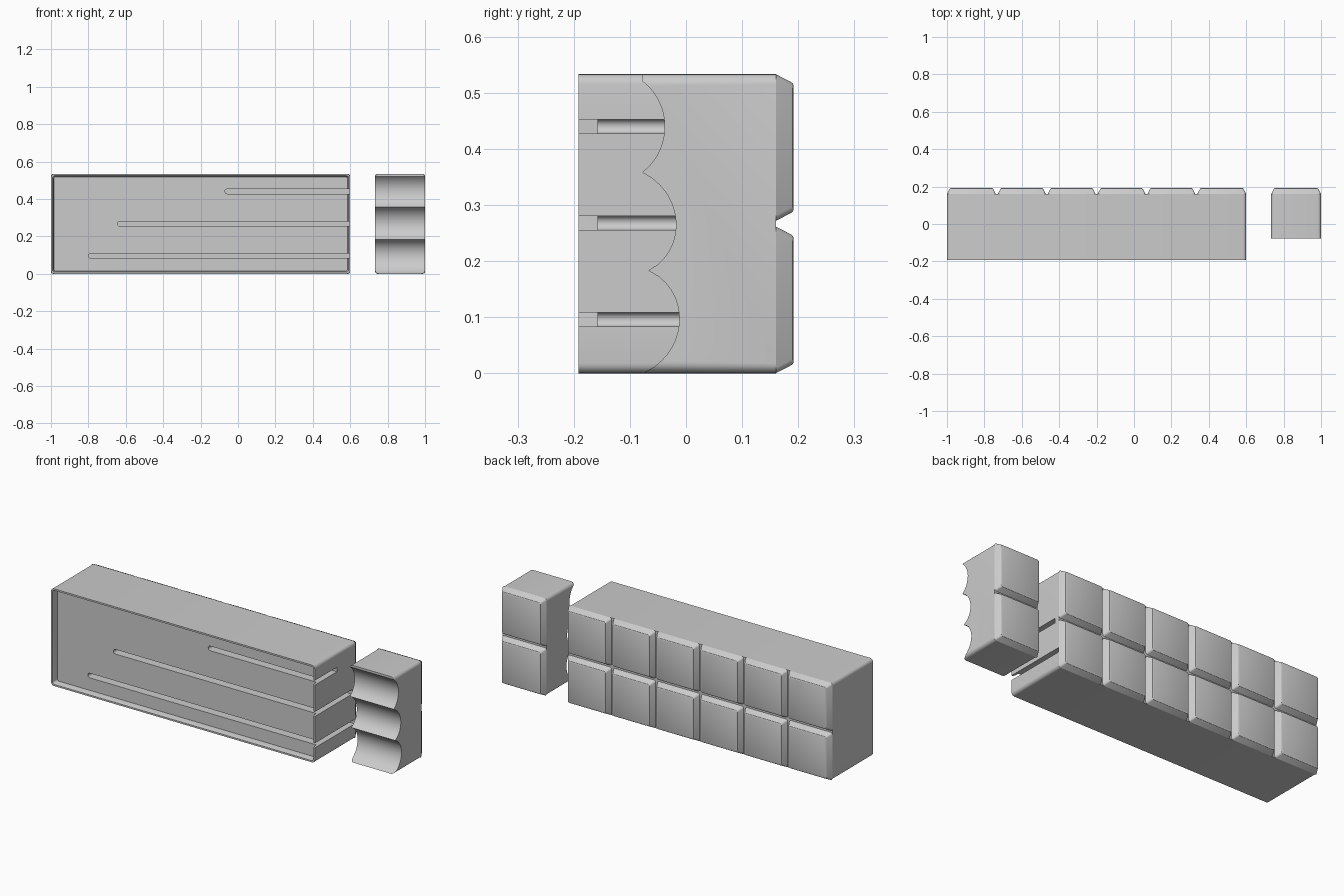
import bpy, bmesh, math

if "Cube" in bpy.data.objects:
    bpy.data.objects.remove(bpy.data.objects["Cube"])

FRONT, BASE, BACK, H = -0.192, 0.16, 0.192, 0.533
CELL = 1.6 / 6


def rounded_rect(x0, x1, z0, z1, r, n=5):
    pts = []
    for cx, cz, a in ((x1 - r, z0 + r, -90), (x1 - r, z1 - r, 0),
                      (x0 + r, z1 - r, 90), (x0 + r, z0 + r, 180)):
        for i in range(n + 1):
            t = math.radians(a + 90 * i / n)
            pts.append((cx + r * math.cos(t), cz + r * math.sin(t)))
    return pts


def loft(name, loops):
    """Solid from matching closed loops of 3D points."""
    bm = bmesh.new()
    rings = [[bm.verts.new(p) for p in loop] for loop in loops]
    n = len(rings[0])
    for a, b in zip(rings, rings[1:]):
        for i in range(n):
            j = (i + 1) % n
            bm.faces.new((a[i], a[j], b[j], b[i]))
    bm.faces.new(rings[0][::-1])
    bm.faces.new(rings[-1])
    bmesh.ops.recalc_face_normals(bm, faces=bm.faces)
    me = bpy.data.meshes.new(name)
    bm.to_mesh(me)
    bm.free()
    ob = bpy.data.objects.new(name, me)
    bpy.context.collection.objects.link(ob)
    return ob


def prism(name, pts, y0, y1):
    return loft(name, [[(x, y, z) for x, z in pts] for y in (y0, y1)])


def smooth(ob):
    bpy.ops.object.select_all(action='DESELECT')
    bpy.context.view_layer.objects.active = ob
    ob.select_set(True)
    bpy.ops.object.shade_smooth_by_angle(angle=math.radians(30))


def cut(ob, cutter):
    m = ob.modifiers.new("cut", 'BOOLEAN')
    m.operation, m.object, m.solver = 'DIFFERENCE', cutter, 'EXACT'
    bpy.context.view_layer.objects.active = ob
    bpy.ops.object.modifier_apply(modifier=m.name)
    bpy.data.objects.remove(cutter)


def tile(name, x0, x1, z0, z1):
    loops = []
    for y, d in ((BASE, 0), (0.185, 0.013), (0.190, 0.016), (BACK, 0.020)):
        p = rounded_rect(x0 + d, x1 - d, z0 + d, z1 - d, 0.010, 3)
        loops.append([(x, y, z) for x, z in p])
    smooth(loft(name, loops))


def tile_grid(name, x_start, columns):
    g = 0.005  # half width of the groove floor
    for c in range(columns):
        for r in range(2):
            x0, z0 = x_start + c * CELL, r * H / 2
            tile(f"{name}_{c}_{r}",
                 x0 + (g if c else 0), x0 + CELL - (g if c < columns - 1 else 0),
                 z0 + (g if r else 0), z0 + H / 2 - (0 if r else g))


# Main block with shallow front tray
body = prism("main_block", rounded_rect(-1, 0.6, 0, H, 0.018), FRONT, BASE)
loops = []
for y, d in ((FRONT - 0.05, 0.009), (FRONT, 0.009), (-0.176, 0.013), (-0.158, 0.015)):
    p = rounded_rect(-1 + d, 0.6 - d, d, H - d, 0.010)
    loops.append([(x, y, z) for x, z in p])
cut(body, loft("tray_cutter", loops))

# Long round-ended slots, open at the right end
for x0, z, depth in ((-0.07, 0.440, 0.0), (-0.645, 0.268, 0.13), (-0.80, 0.096, 0.155)):
    w = 0.0125
    cut(body, prism("slot_cutter", rounded_rect(x0, 0.7, z - w, z + w, w - 0.0005, 6),
                    -0.3, depth))
smooth(body)
tile_grid("main_tile", -1, 6)

# Separate end piece: scalloped front profile
piece = prism("end_piece", rounded_rect(1 - CELL, 1, 0, H, 0.018), -0.12, BASE)
profile = []
for z0, z1, y0, y1, peak in ((0.0, 0.183, -0.077, -0.067, -0.012),
                             (0.183, 0.358, -0.067, -0.078, -0.018),
                             (0.358, 0.521, -0.078, -0.078, -0.038)):
    half, sag = (z1 - z0) / 2, peak - (y0 + y1) / 2
    R = (half * half + sag * sag) / (2 * sag)
    for i in range(16):
        s = i / 16
        u = (2 * s - 1) * half
        arc = math.sqrt(R * R - u * u) - (R - sag)
        profile.append((y0 + (y1 - y0) * s + arc, z0 + (z1 - z0) * s))
profile += [(-0.078, 0.521), (-0.078, 0.6), (-0.2, 0.6), (-0.2, -0.05), (-0.077, -0.05)]
cut(piece, loft("scallop_cutter", [[(x, y, z) for y, z in profile] for x in (0.6, 1.1)]))
smooth(piece)
tile_grid("end_tile", 1 - CELL, 1)
